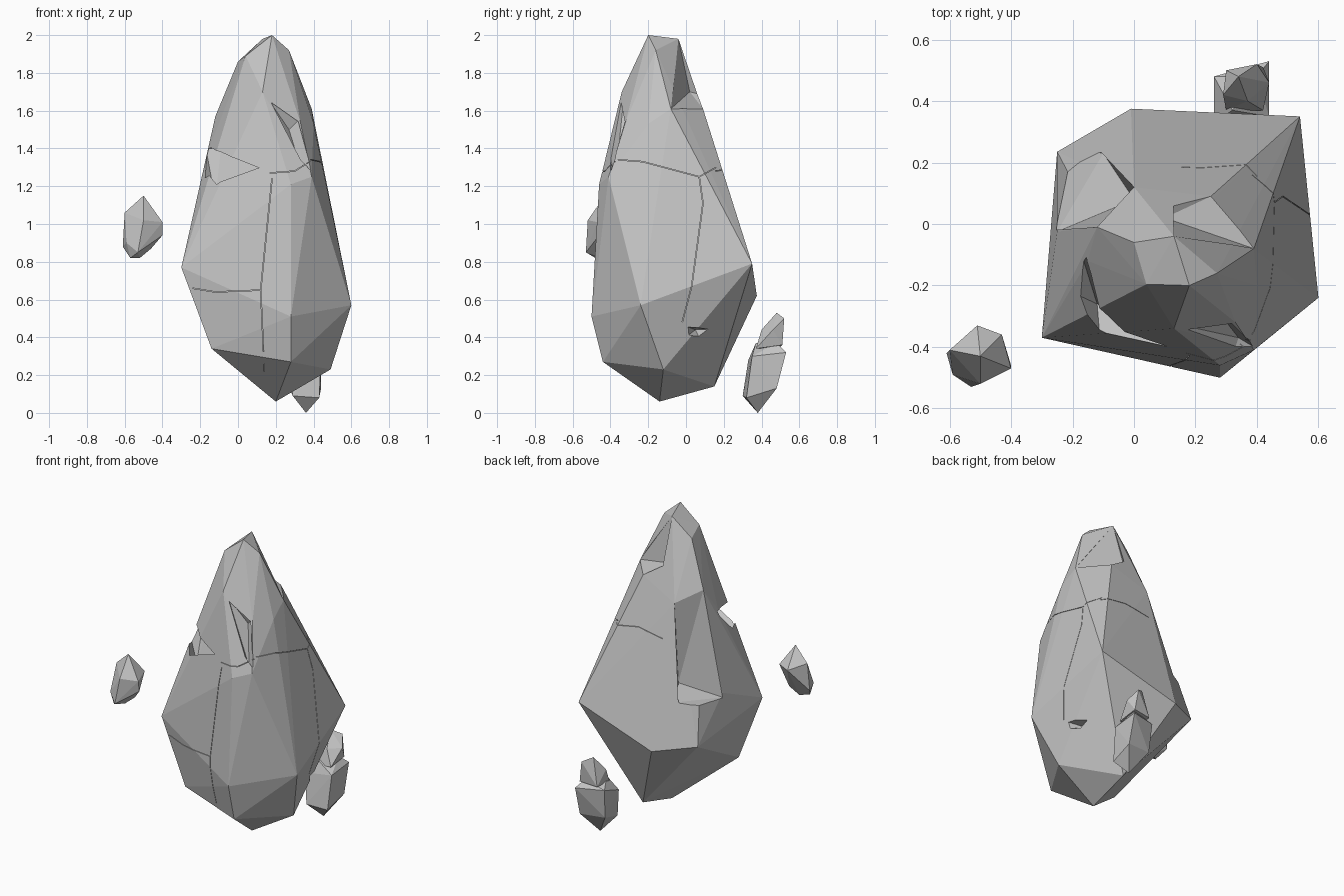
import bpy, bmesh
from mathutils import Vector
from mathutils.bvhtree import BVHTree

stone = bpy.data.materials.new("pale_grey_stone")
stone.diffuse_color = (0.55, 0.55, 0.55, 1)


def hull(name, pts):
    """Faceted convex chunk through the given corner points."""
    bm = bmesh.new()
    for p in pts:
        bm.verts.new(p)
    res = bmesh.ops.convex_hull(bm, input=bm.verts)
    junk = {g for g in res["geom_interior"] + res["geom_unused"]
            if isinstance(g, bmesh.types.BMVert) and g.is_valid}
    bmesh.ops.delete(bm, geom=list(junk), context='VERTS')
    bmesh.ops.recalc_face_normals(bm, faces=bm.faces)
    me = bpy.data.meshes.new(name)
    bm.to_mesh(me)
    bm.free()
    ob = bpy.data.objects.new(name, me)
    bpy.context.collection.objects.link(ob)
    me.materials.append(stone)
    return ob


def boolean(ob, tool, op='DIFFERENCE'):
    """Apply a boolean and remove the tool object."""
    m = ob.modifiers.new("bool", 'BOOLEAN')
    m.operation, m.solver, m.object = op, 'EXACT', tool
    tool.hide_render = True
    bpy.context.view_layer.objects.active = ob
    bpy.ops.object.modifier_apply(modifier=m.name)
    bpy.data.objects.remove(tool)


# Main boulder: tapered tall stone
boulder = hull("boulder", [
    # underside
    (.20, -.14, .06), (.21, .15, .14), (.49, -.12, .23), (.28, -.44, .27), (-.14, -.35, .34),
    # widest belt
    (-.30, -.37, .77), (-.25, .235, .66), (-.01, .375, .62), (.54, .35, .79),
    (.60, -.24, .57), (.28, -.50, .51), (-.25, -.025, .92), (-.10, .23, .915),
    # shoulder
    (-.12, -.26, 1.13), (.28, -.46, 1.21), (.20, -.44, 1.15), (.39, -.41, 1.25),
    (-.15, -.12, 1.41), (0, .12, 1.5), (-.12, -.01, 1.57), (.33, -.32, 1.54), (.40, -.2, 1.53),
    (.39, -.08, 1.61), (.25, .09, 1.61), (.13, -.34, 1.70),
    # peak
    (0, -.06, 1.86), (.04, -.196, 1.89), (.27, -.16, 1.92), (.13, -.04, 1.98), (.18, -.20, 2.0)])

# Broken-off chunks: peak ledge, rear left recess, front cleft, right notch, front chip
chips = [
    [(.10, .02, 1.70), (.25, .09, 1.61), (.39, -.08, 1.61), (.13, -.04, 1.98),
     (.5, .2, 1.63), (.3, .3, 1.63), (.4, .2, 2.05)],
    [(-.25, -.025, .89), (-.10, .23, .915), (0, .08, .96), (0, .12, 1.5),
     (-.12, -.01, 1.57), (-.5, .3, .88), (-.4, .35, 1.5)],
    [(-.12, -.26, 1.13), (-.04, -.31, 1.22), (.17, -.37, 1.28), (-.09, -.14, 1.40),
     (-.17, -.10, 1.40), (-.25, -.2, 1.41), (-.1, -.5, 1.36)],
    [(.64, -.03, .47), (.58, .26, .45), (.41, .05, .44), (.64, -.03, .38), (.60, .1, .34)],
    [(.16, -.33, 1.66), (.32, -.30, 1.55), (.27, -.28, 1.50), (.34, -.37, 1.27),
     (.31, -.46, 1.50), (.39, -.40, 1.28)],
]
for c in chips:
    boolean(boulder, hull("chip_cutter", c))

# Hairline cracks: thin slits following the surface, given as 2D paths
FRONT, RIGHT, BACK = Vector((0, 1, 0)), Vector((-1, 0, 0)), Vector((0, -1, 0))
cracks = [
    (FRONT, [(-.24, .66), (-.12, .64), (.12, .65)]),
    (FRONT, [(.18, 1.24), (.12, .65), (.14, .22)]),
    (FRONT, [(.17, 1.27), (.30, 1.28), (.38, 1.33)]),
    (RIGHT, [(-.36, 1.34), (-.23, 1.33), (.07, 1.25), (.16, 1.30)]),
    (RIGHT, [(.07, 1.25), (.09, 1.11), (.03, .67), (-.02, .48)]),
    (BACK, [(.40, 1.28), (.22, 1.31), (.04, 1.28)]),
]
tree = BVHTree.FromObject(boulder, bpy.context.evaluated_depsgraph_get())


def on_surface(view, u, z):
    start = Vector((0, u, z)) if view.x else Vector((u, 0, z))
    return tree.ray_cast(start - view * 3, view)[0]


for view, path in cracks:
    for (u0, z0), (u1, z1) in zip(path, path[1:]):
        n = 3
        for i in range(n):
            a, b = (on_surface(view, u0 + (u1 - u0) * t / n, z0 + (z1 - z0) * t / n)
                    for t in (i, i + 1))
            if a is None or b is None or (a - b).length > .4:
                continue
            side = (b - a).cross(view).normalized() * .0015
            slit = hull("crack_cutter", [p + side * s + view * d for p in (a, b)
                                         for s in (-1, 1) for d in (-.02, .015)])
            boolean(boulder, slit)

# Small floating stone at the front left
hull("floating_stone", [
    (-.50, -.43, 1.15), (-.60, -.41, 1.06), (-.51, -.33, 1.02), (-.43, -.36, 1.03),
    (-.40, -.47, 1.01), (-.50, -.52, 1.02), (-.59, -.49, .90), (-.61, -.42, .88),
    (-.40, -.46, .94), (-.52, -.44, .82), (-.57, -.48, .82), (-.46, -.42, .87), (-.53, -.53, .85)])

# Small double-lobed stone at the back
rear = hull("rear_stone", [
    (.36, .38, 0), (.29, .30, .09), (.43, .32, .08), (.44, .48, .13), (.27, .46, .14),
    (.26, .33, .28), (.26, .48, .33), (.44, .35, .30), (.44, .53, .32), (.32, .37, .37), (.40, .48, .37)])
boolean(rear, hull("rear_stone_tip", [
    (.30, .37, .34), (.42, .37, .34), (.42, .51, .36), (.30, .50, .35), (.29, .42, .44),
    (.44, .46, .44), (.37, .40, .44), (.34, .48, .53), (.40, .52, .50)]), 'UNION')
